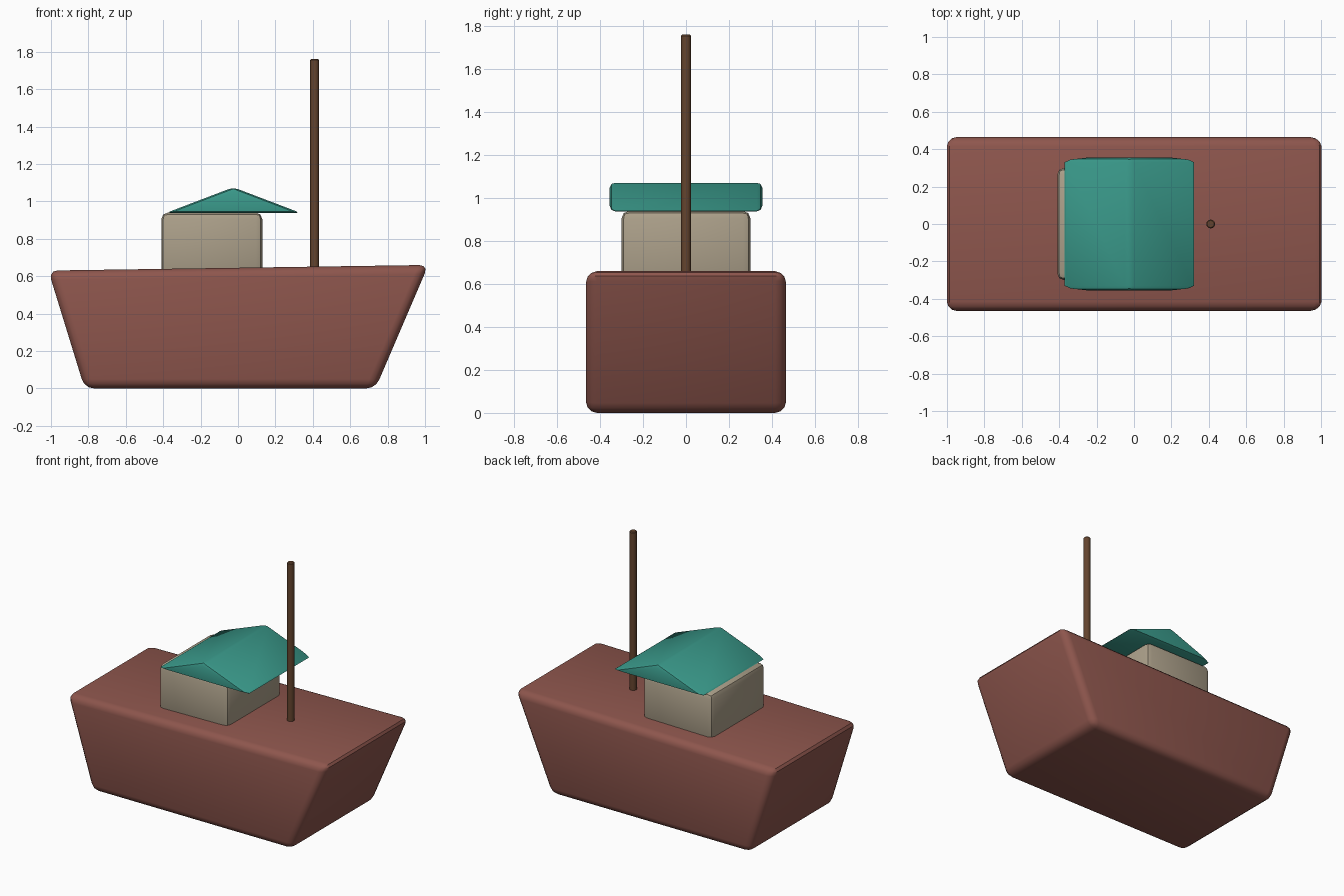
import bpy, bmesh, math

if "Cube" in bpy.data.objects:
    bpy.data.objects.remove(bpy.data.objects["Cube"])


def material(name, srgb):
    m = bpy.data.materials.new(name)
    m.diffuse_color = [(c / 255 / 12.92 if c < 11 else ((c / 255 + 0.055) / 1.055) ** 2.4)
                       for c in srgb] + [1]
    m.use_nodes = True
    m.node_tree.nodes["Principled BSDF"].inputs["Base Color"].default_value = m.diffuse_color
    return m


def finish(ob, mat, bevel, segments):
    ob.data.materials.append(mat)
    b = ob.modifiers.new("rounded_edges", 'BEVEL')
    b.width, b.segments = bevel, segments
    b.limit_method = 'ANGLE'
    b.angle_limit = math.radians(38)
    bpy.ops.object.select_all(action='DESELECT')
    ob.select_set(True)
    bpy.context.view_layer.objects.active = ob
    bpy.ops.object.modifier_apply(modifier=b.name)
    bpy.ops.object.shade_smooth_by_angle(angle=math.radians(35))


def prism(name, profile, half_width, mat, bevel, segments):
    """Extrude an x-z profile along y, centred on y = 0."""
    bm = bmesh.new()
    face = bm.faces.new([bm.verts.new((x, -half_width, z)) for x, z in profile])
    ext = bmesh.ops.extrude_face_region(bm, geom=[face])
    verts = [v for v in ext["geom"] if isinstance(v, bmesh.types.BMVert)]
    bmesh.ops.translate(bm, verts=verts, vec=(0, 2 * half_width, 0))
    bmesh.ops.recalc_face_normals(bm, faces=bm.faces)
    mesh = bpy.data.meshes.new(name)
    bm.to_mesh(mesh)
    bm.free()
    ob = bpy.data.objects.new(name, mesh)
    bpy.context.collection.objects.link(ob)
    finish(ob, mat, bevel, segments)


hull_red = material("hull_red", (142, 86, 77))
cabin_beige = material("cabin_beige", (172, 160, 138))
roof_teal = material("roof_teal", (57, 152, 137))
mast_brown = material("mast_brown", (100, 68, 46))

# Hull with raked ends and a gently rising deck
prism("hull", [(-0.82, 0), (0.735, 0), (1.018, 0.66), (-1.014, 0.63)],
      0.465, hull_red, 0.05, 3)

# Cabin, sunk a little into the deck
prism("cabin", [(-0.41, 0.58), (0.13, 0.58), (0.13, 0.94), (-0.41, 0.94)],
      0.30, cabin_beige, 0.035, 2)

# Gabled roof with overhanging eaves
prism("roof", [(-0.385, 0.938), (0.335, 0.938), (-0.025, 1.075)],
      0.355, roof_teal, 0.025, 2)

# Mast
bpy.ops.mesh.primitive_cylinder_add(vertices=12, radius=0.024, depth=1.18,
                                    location=(0.41, 0, 1.17))
mast = bpy.context.object
mast.name = "mast"
finish(mast, mast_brown, 0.005, 1)
